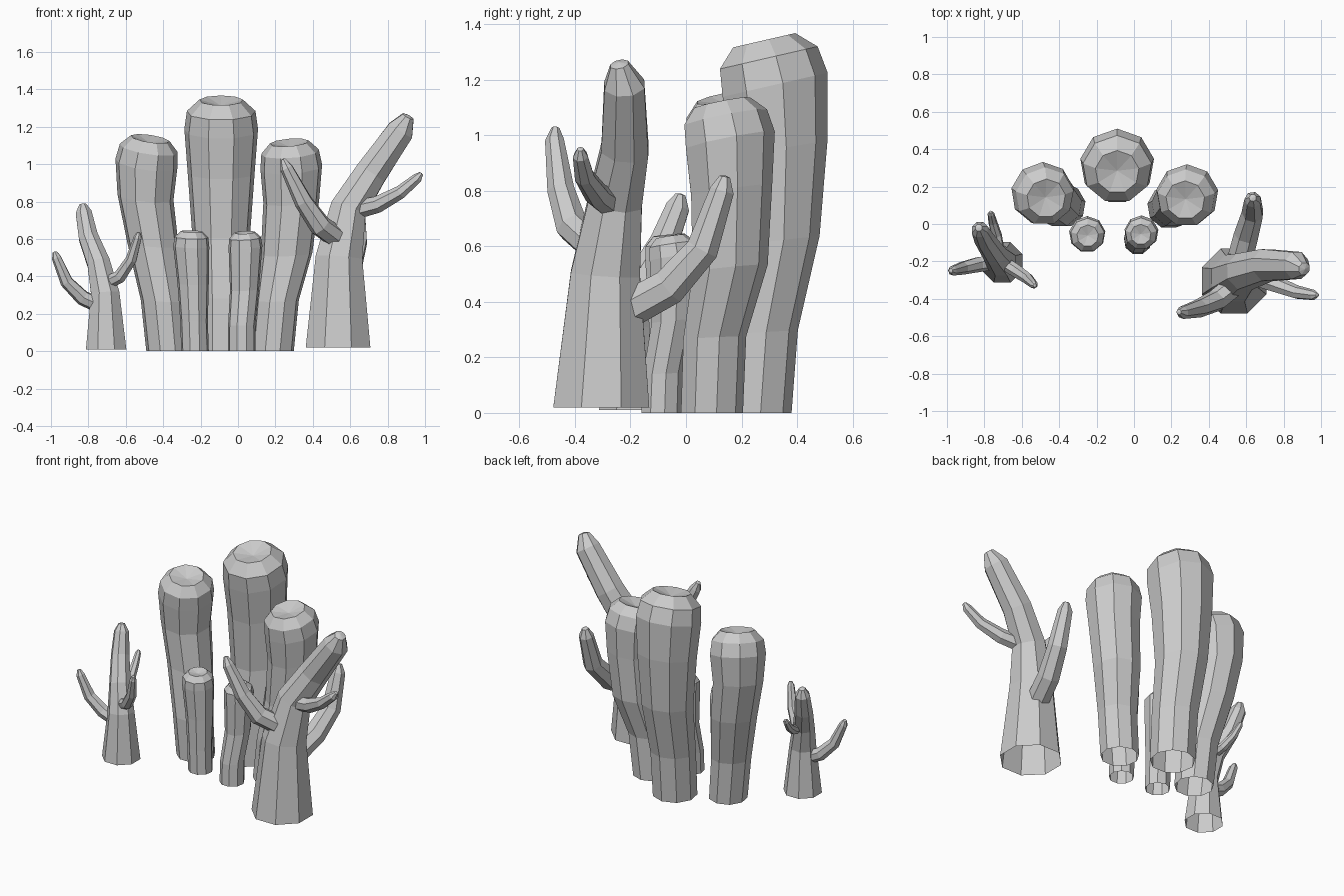
import bpy, bmesh, math
from mathutils import Vector

UP = Vector((0, 0, 1))


def loft(name, rings, sides, phase=90, dip=0.0):
    """Skin rings of (centre, radius, normal); bottom stays open, top ends in a fan."""
    bm = bmesh.new()
    loops = []
    for c, r, n in rings:
        q = UP.rotation_difference(Vector(n).normalized())
        loop = []
        for i in range(sides):
            a = math.radians(phase) + math.tau * i / sides
            p = Vector((r * math.cos(a), r * math.sin(a), 0))
            loop.append(bm.verts.new(Vector(c) + q @ p))
        loops.append(loop)
    for a, b in zip(loops, loops[1:]):
        for i in range(sides):
            j = (i + 1) % sides
            bm.faces.new((a[i], a[j], b[j], b[i]))
    c, r, n = rings[-1]
    tip = bm.verts.new(Vector(c) + Vector(n).normalized() * dip)
    for i in range(sides):
        bm.faces.new((loops[-1][i], loops[-1][(i + 1) % sides], tip))
    me = bpy.data.meshes.new(name)
    bm.to_mesh(me)
    bm.free()
    ob = bpy.data.objects.new(name, me)
    bpy.context.collection.objects.link(ob)
    return ob


def tube_coral(name, path, tilt, rim_r):
    """Fat tube: bent stem, swollen head, bevelled rim and a shallow mouth."""
    n = Vector((tilt[0], tilt[1], 1)).normalized()
    rings = []
    for k, (x, y, z, r) in enumerate(path):
        rings.append(((x, y, z), r, UP.lerp(n, k / (len(path) - 1))))
    x, y, z, r = path[-1]
    head = Vector((x, y, z))
    s = r / 0.2
    rings.append((head + n * 0.10 * s, r * 0.93, n))
    rings.append((head + n * 0.165 * s, rim_r, n))
    loft(name, rings, 9, 90, -0.03 * s)


def branch(name, path, sides, flat_base=False):
    """Tapering limb whose rings follow the path, with a small blunt tip."""
    pts = [Vector(p[:3]) for p in path]
    rings = []
    for k, p in enumerate(path):
        n = pts[min(k + 1, len(pts) - 1)] - pts[max(k - 1, 0)]
        if k == 0 and flat_base:
            n = UP
        rings.append((pts[k], p[3], n))
    loft(name, rings, sides, 22.5, path[-1][3] * 0.25)


# Cluster of tube corals
tube_coral("tall_tube", [
    (-.09, .245, 0, .135), (-.09, .265, .29, .138), (-.09, .325, .62, .157),
    (-.09, .33, .95, .182), (-.09, .315, 1.18, .2)], (0, -.23), .118)
tube_coral("left_tube", [
    (-.375, .10, 0, .117), (-.40, .105, .27, .122), (-.455, .155, .57, .14),
    (-.495, .17, .82, .153), (-.49, .165, 1.0, .17)], (.15, -.2), .105)
tube_coral("right_tube", [
    (.185, .09, 0, .115), (.21, .10, .27, .117), (.26, .155, .52, .14),
    (.285, .16, .8, .152), (.285, .155, .98, .168)], (-.08, -.2), .105)
tube_coral("small_tube_left", [
    (-.23, -.06, 0, .075), (-.235, -.06, .16, .075), (-.24, -.055, .36, .085),
    (-.25, -.055, .56, .098)], (.03, -.1), .058)
tube_coral("small_tube_right", [
    (.02, -.09, 0, .075), (.02, -.085, .14, .074), (.035, -.05, .33, .079),
    (.04, -.045, .56, .092)], (-.05, -.15), .055)

# Large branching coral
branch("large_trunk", [
    (.535, -.305, .02, .187), (.54, -.29, .5, .135), (.59, -.255, .76, .105),
    (.71, -.22, .95, .092), (.87, -.222, 1.18, .078), (.91, -.24, 1.255, .035)], 8, True)
branch("large_front_branch", [
    (.55, -.32, .59, .06), (.44, -.41, .67, .06), (.35, -.45, .80, .05),
    (.26, -.473, .98, .035), (.24, -.47, 1.025, .015)], 7)
branch("large_side_branch", [
    (.61, -.27, .75, .052), (.75, -.32, .785, .046), (.87, -.365, .85, .037),
    (.96, -.38, .925, .028), (.98, -.38, .95, .012)], 7)
branch("large_back_branch", [
    (.55, -.25, .35, .07), (.60, -.06, .455, .068), (.635, .06, .59, .06),
    (.635, .13, .8, .045), (.635, .14, .85, .02)], 7)

# Small branching coral
branch("little_trunk", [
    (-.705, -.205, .01, .117), (-.71, -.2, .31, .082), (-.745, -.16, .47, .066),
    (-.80, -.08, .61, .056), (-.825, -.03, .74, .046), (-.83, -.02, .785, .02)], 8, True)
branch("little_side_branch", [
    (-.71, -.2, .23, .042), (-.83, -.215, .285, .042), (-.915, -.235, .37, .036),
    (-.97, -.25, .50, .026), (-.98, -.25, .53, .012)], 7)
branch("little_front_branch", [
    (-.71, -.2, .36, .036), (-.63, -.25, .40, .036), (-.57, -.29, .49, .031),
    (-.535, -.325, .61, .022), (-.53, -.33, .635, .01)], 7)
branch("little_back_branch", [
    (-.72, -.16, .45, .032), (-.735, -.06, .475, .029), (-.755, .01, .525, .024),
    (-.765, .055, .58, .018), (-.767, .065, .595, .008)], 7)
